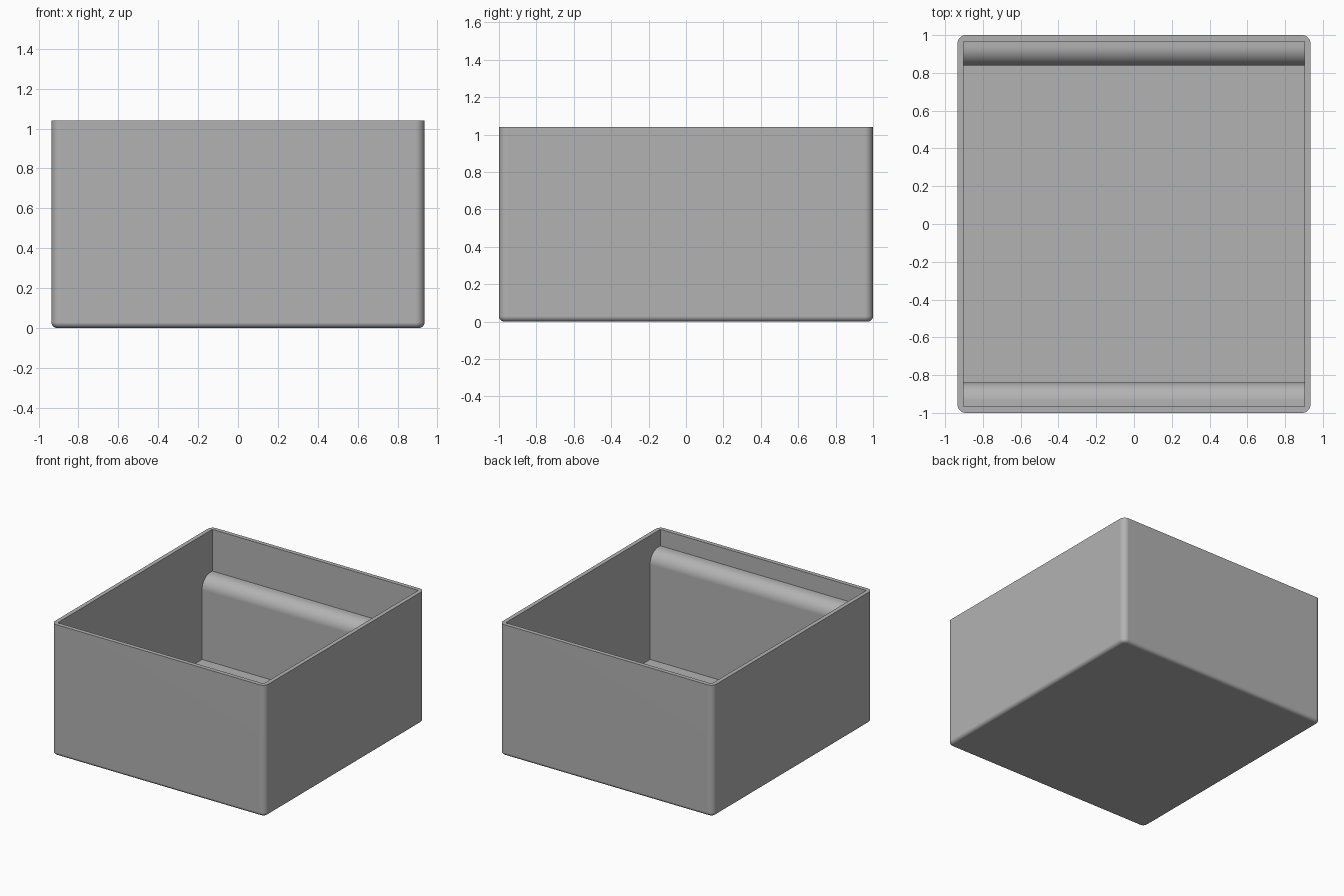
import bpy
import bmesh
from math import sin, cos, pi, radians

cube = bpy.data.objects.get("Cube")
if cube:
    bpy.data.objects.remove(cube, do_unlink=True)

HALF_X, HALF_Y, HEIGHT = 0.935, 1.0, 1.04
WALL, FLOOR = 0.033, 0.06
LEDGE_Y, LEDGE_ROUND = 0.838, 0.1
BACK_LEDGE_Z, FRONT_LEDGE_Z = 0.71, 0.91

grey = bpy.data.materials.new("plain grey")
grey.use_nodes = True
colour = (0.45, 0.45, 0.45, 1)
grey.diffuse_color = colour
grey.node_tree.nodes["Principled BSDF"].inputs["Base Color"].default_value = colour


def make_object(name, bm):
    bmesh.ops.recalc_face_normals(bm, faces=bm.faces)
    mesh = bpy.data.meshes.new(name)
    bm.to_mesh(mesh)
    bm.free()
    mesh.materials.append(grey)
    obj = bpy.data.objects.new(name, mesh)
    bpy.context.collection.objects.link(obj)
    return obj


def bevel(bm, edges, radius):
    bmesh.ops.bevel(bm, geom=edges, offset=radius, segments=8,
                    profile=0.5, affect='EDGES')


# Outer body: block with rounded upright corners and rounded bottom rim
bm = bmesh.new()
bmesh.ops.create_cube(bm, size=1)
for v in bm.verts:
    v.co.x *= 2 * HALF_X
    v.co.y *= 2 * HALF_Y
    v.co.z = (v.co.z + 0.5) * HEIGHT
bevel(bm, [e for e in bm.edges
           if abs(e.verts[0].co.z - e.verts[1].co.z) > 0.5], 0.045)
bevel(bm, [e for e in bm.edges
           if max(v.co.z for v in e.verts) < 0.001], 0.028)
box = make_object("open_box", bm)


# Cavity: side profile with a round-shouldered ledge on each end wall
def end_profile(side, ledge_z):
    points = [(side * LEDGE_Y, FLOOR)]
    for i in range(13):
        a = pi / 2 * i / 12
        points.append((side * (LEDGE_Y + LEDGE_ROUND * (1 - cos(a))),
                       ledge_z - LEDGE_ROUND * (1 - sin(a))))
    inner_y = side * (HALF_Y - WALL)
    return points + [(inner_y, ledge_z), (inner_y, HEIGHT + 0.1)]


profile = end_profile(1, BACK_LEDGE_Z) + end_profile(-1, FRONT_LEDGE_Z)[::-1]
inner_x = HALF_X - WALL
bm = bmesh.new()
face = bm.faces.new([bm.verts.new((-inner_x, y, z)) for y, z in profile])
side = bmesh.ops.extrude_face_region(bm, geom=[face])["geom"]
bmesh.ops.translate(bm, vec=(2 * inner_x, 0, 0),
                    verts=[g for g in side if isinstance(g, bmesh.types.BMVert)])
cutter = make_object("cavity_cutter", bm)
cutter.hide_render = True

# Hollow out the body, then discard the cutter
cut = box.modifiers.new("cavity", 'BOOLEAN')
cut.operation = 'DIFFERENCE'
cut.solver = 'EXACT'
cut.object = cutter
bpy.ops.object.select_all(action='DESELECT')
bpy.context.view_layer.objects.active = box
box.select_set(True)
bpy.ops.object.modifier_apply(modifier=cut.name)
bpy.data.objects.remove(cutter, do_unlink=True)

# Smooth rounds with crisp edges and flat walls
bpy.ops.object.shade_smooth_by_angle(angle=radians(30))
normals = box.modifiers.new("even_normals", 'WEIGHTED_NORMAL')
normals.keep_sharp = True
